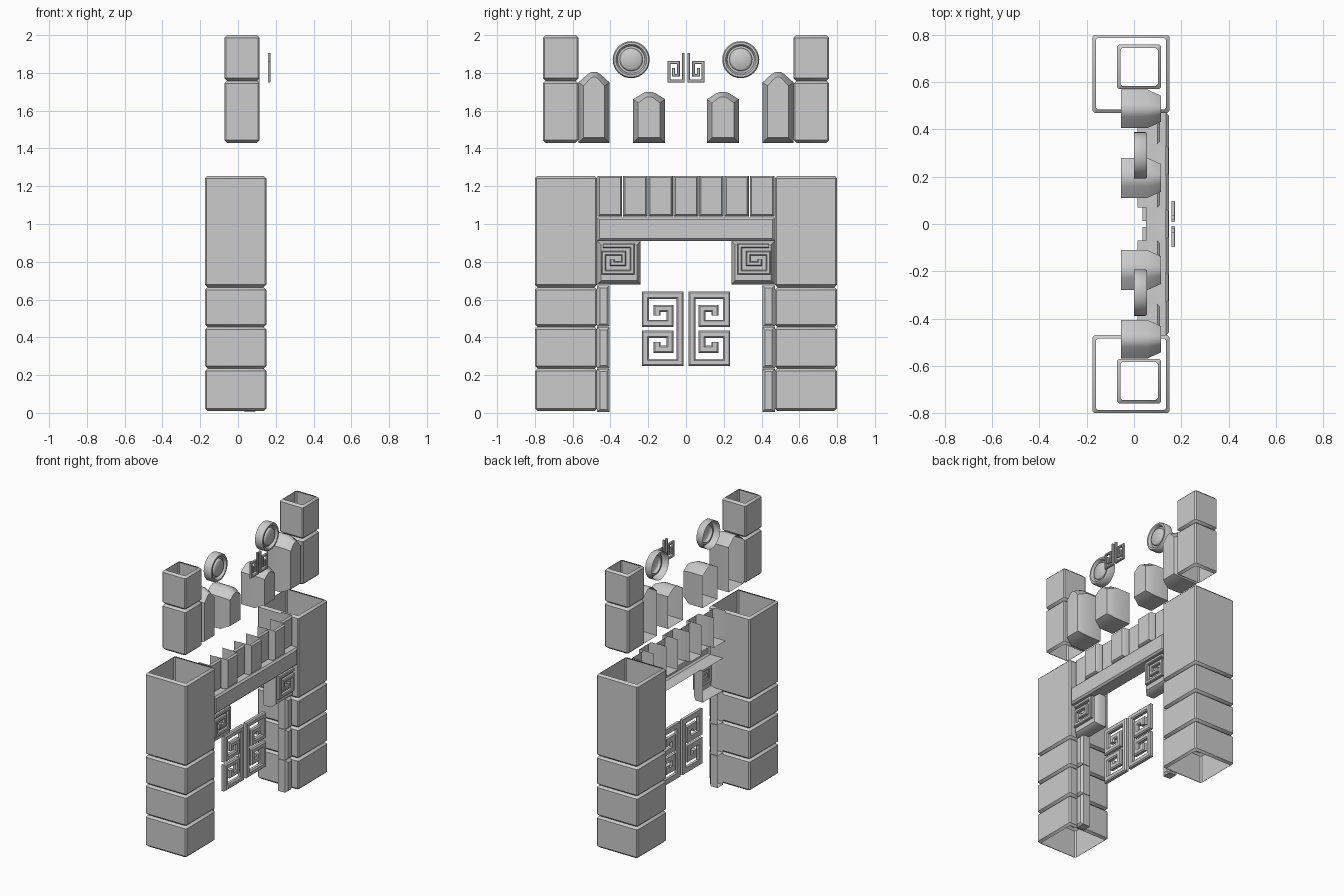
import bpy, bmesh, math
from mathutils import Vector

if "Cube" in bpy.data.objects:
    bpy.data.objects.remove(bpy.data.objects["Cube"])


def finish(name, bm, mirror=True):
    bmesh.ops.remove_doubles(bm, verts=bm.verts, dist=1e-5)
    bmesh.ops.recalc_face_normals(bm, faces=bm.faces)
    me = bpy.data.meshes.new(name)
    bm.to_mesh(me)
    bm.free()
    for p in me.polygons:
        p.use_smooth = True
    me.set_sharp_from_angle(angle=math.radians(40))
    ob = bpy.data.objects.new(name, me)
    bpy.context.collection.objects.link(ob)
    if mirror:
        m = ob.modifiers.new("mirror", 'MIRROR')
        m.use_axis = (False, True, False)
        m.use_mirror_merge = False
    return ob


def bridge(bm, a, b, closed=True, skip=lambda p, q: False):
    n = len(a)
    for i in range(n if closed else n - 1):
        j = (i + 1) % n
        if not skip(a[i].co, a[j].co):
            bm.faces.new((a[i], a[j], b[j], b[i]))


def shaft(name, x0, x1, y0, y1, levels):
    """Open rectangular tube; bulging courses between the given levels."""
    bm, prev = bmesh.new(), None
    rings = []
    for k, (a, b) in enumerate(zip(levels, levels[1:])):
        rings += [(a, .014), (a + .014, 0), (b - .014, 0), (b, .014)]
    c = .008
    for z, i in rings:
        l, r, f, k = x0 + i, x1 - i, y0 + i, y1 - i
        pts = [(l + c, f), (r - c, f), (r, f + c), (r, k - c),
               (r - c, k), (l + c, k), (l, k - c), (l, f + c)]
        ring = [bm.verts.new((x, y, z)) for x, y in pts]
        if prev:
            if z != prev[0].co.z:
                bridge(bm, prev, ring)
        prev = ring
    return finish(name, bm)


def shell(name, outline, x0, x1, depth, inset, mirror=True, open_top=False):
    """Outline in (y, z) pushed towards +x, bevelled at the front, open behind."""
    bm = bmesh.new()
    ys, zs = [p[0] for p in outline], [p[1] for p in outline]
    cy, cz = (min(ys) + max(ys)) / 2, (min(zs) + max(zs)) / 2
    fy = 1 - 2 * inset / (max(ys) - min(ys))
    fz = 1 - 2 * inset / (max(zs) - min(zs))
    back = [bm.verts.new((x0, y, z)) for y, z in outline]
    mid = [bm.verts.new((x1 - depth, y, z)) for y, z in outline]
    front = [bm.verts.new((x1, cy + (y - cy) * fy, cz + (z - cz) * fz)) for y, z in outline]
    top = max(zs)
    bridge(bm, back, mid, skip=lambda p, q: open_top and min(p.z, q.z) > top - .001)
    bridge(bm, mid, front)
    bm.faces.new(front)
    return finish(name, bm, mirror)


def rect(y0, y1, z0, z1):
    return [(y0, z0), (y1, z0), (y1, z1), (y0, z1)]


def key_bar(name, path, w, x0, x1):
    """Bevelled bar following a square spiral in (y, z) with mitred corners."""
    bm = bmesh.new()
    h, b = w / 2, w * .2
    section = [(-h, x0), (-h, x1 - b), (-h + b, x1), (h - b, x1), (h, x1 - b), (h, x0)]
    pts = [Vector(p) for p in path]
    prev = first = None
    for i, p in enumerate(pts):
        dirs = []
        if i > 0:
            dirs.append((p - pts[i - 1]).normalized())
        if i < len(pts) - 1:
            dirs.append((pts[i + 1] - p).normalized())
        n = sum((Vector((-d.y, d.x)) for d in dirs), Vector((0, 0)))
        ring = [bm.verts.new((x, p.x + n.x * o, p.y + n.y * o)) for o, x in section]
        if prev:
            bridge(bm, prev, ring)
        else:
            first = ring
        prev = ring
    bm.faces.new(first)
    bm.faces.new(prev)
    return finish(name, bm)


# Gate pillars and upper posts
shaft("gate_pillars", -.175, .15, -.8, -.47, [.01, .235, .455, .665, 1.255])
shaft("upper_posts", -.072, .115, -.758, -.57, [1.43, 1.758, 2.0])

# Pointed merlons
for name, yc, w, sh, top in (("tall_merlons", -.487, .082, 1.75, 1.805),
                             ("short_merlons", -.195, .085, 1.66, 1.70)):
    d = top - sh
    prof = [(yc - w, 1.43), (yc + w, 1.43), (yc + w, sh), (yc + w * .4, top - d * .2),
            (yc + w * .2, top - d * .03), (yc, top), (yc - w * .2, top - d * .03),
            (yc - w * .4, top - d * .2), (yc - w, sh)]
    shell(name, prof, -.055, .115, .06, .027)

# Round bosses, lathed about x
bm = bmesh.new()
prev = None
for r, x in [(.098, 0), (.098, .048), (.092, .056), (.081, .056), (.075, .048),
             (.072, .036), (.061, .036), (.057, .05), (.052, .054)]:
    ring = [bm.verts.new((x, -.29 + r * math.cos(t * math.tau / 32),
                          1.87 + r * math.sin(t * math.tau / 32))) for t in range(32)]
    if prev:
        bridge(bm, prev, ring)
    prev = ring
bm.faces.new(prev)
finish("round_bosses", bm)

# Small hook handles
key_bar("hook_handles", [(-.015, 1.905), (-.015, 1.757), (-.09, 1.757), (-.09, 1.855),
                         (-.04, 1.855), (-.04, 1.787), (-.066, 1.787), (-.066, 1.826)],
        .014, .158, .173)

# Lintel and the course of alternating blocks above it
shell("lintel", rect(-.47, .47, .91, 1.035), .05, .148, .012, .012, mirror=False)
for i in range(7):
    y = -.47 + i * .9400 / 7
    s = .037 * (i % 2)
    shell("course_block", rect(y + .002, y + .132, 1.04, 1.255), .015 + s, .109 + s,
          .012, .01, mirror=False, open_top=True)

# Corner brackets with raised square spirals
shell("brackets", rect(-.47, -.24, .68, .91), .035, .118, .025, .02)
key_bar("bracket_keys", [(-.44, .885), (-.285, .885), (-.285, .745), (-.435, .745),
                         (-.435, .845), (-.33, .845), (-.33, .79), (-.39, .79), (-.39, .812)],
        .024, .112, .138)

# Door jambs in three courses
for z0, z1 in ((.005, .233), (.236, .454), (.457, .675)):
    shell("door_jamb", rect(-.47, -.405, z0, z1), .035, .103, .014, .014)

# Door lattice: one spiral flipped to make the lower half
spiral = [(-.032, .445), (-.032, .623), (-.215, .623), (-.215, .474), (-.085, .474),
          (-.085, .553), (-.153, .553), (-.153, .515)]
key_bar("door_lattice_upper", spiral, .038, .035, .062)
key_bar("door_lattice_lower", [(y, .89 - z) for y, z in spiral], .038, .035, .062)
